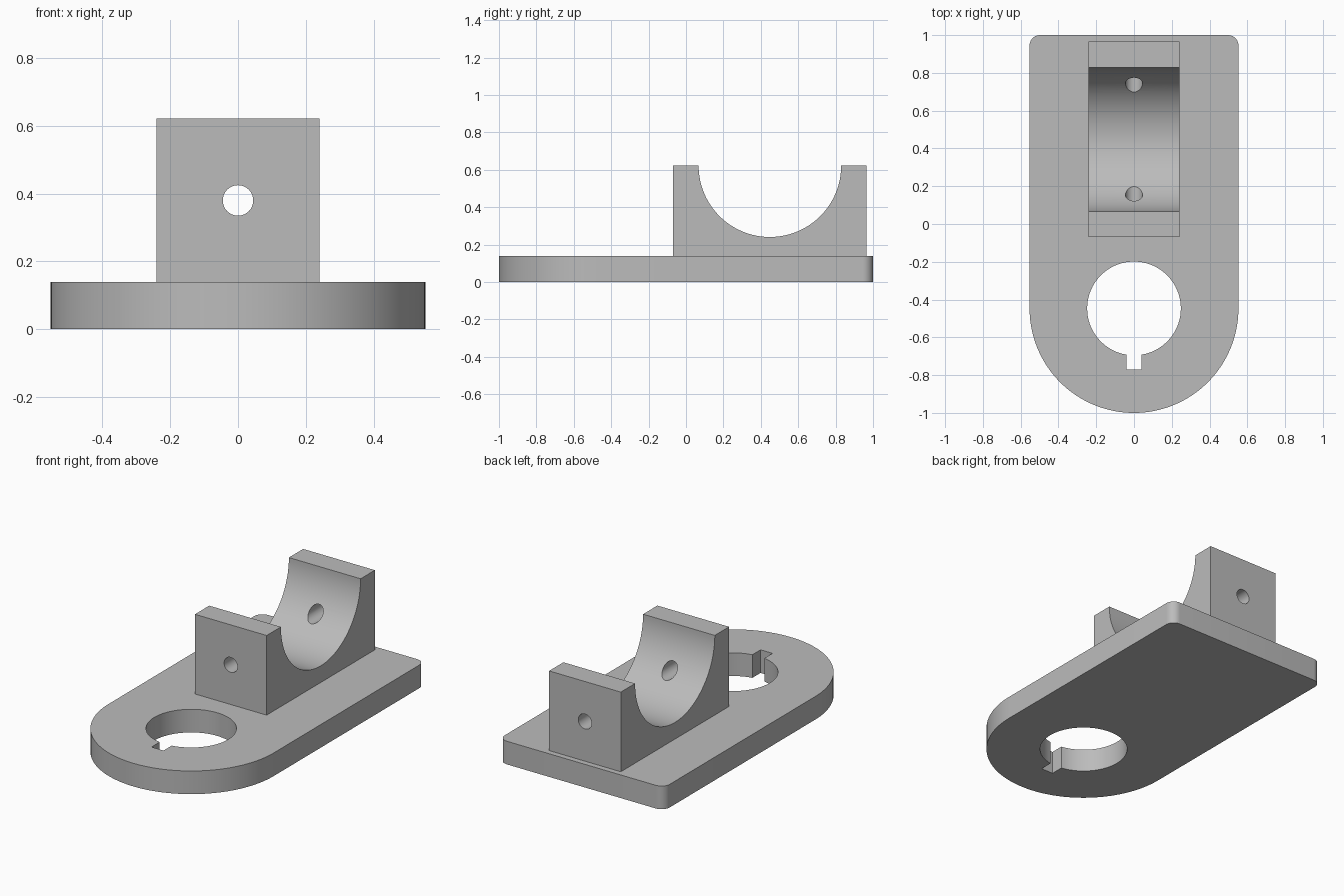
import bpy
import bmesh
from math import sin, cos, pi, radians
from mathutils import Vector

cube = bpy.data.objects.get("Cube")
if cube:
    bpy.data.objects.remove(cube, do_unlink=True)

grey = bpy.data.materials.new("plain grey")
grey.use_nodes = True
colour = (0.5, 0.5, 0.5, 1)
grey.diffuse_color = colour
grey.node_tree.nodes["Principled BSDF"].inputs["Base Color"].default_value = colour


def arc(cx, cy, r, start, end, steps):
    """Points along an arc, angles in degrees."""
    angles = [radians(start + (end - start) * i / steps) for i in range(steps + 1)]
    return [(cx + r * cos(a), cy + r * sin(a)) for a in angles]


def prism(name, profile, low, high, axis):
    """Extrude a closed 2D profile along the named axis."""
    place = {"x": lambda u, v, w: (w, u, v),
             "y": lambda u, v, w: (u, w, v),
             "z": lambda u, v, w: (u, v, w)}[axis]
    bm = bmesh.new()
    face = bm.faces.new([bm.verts.new(place(u, v, low)) for u, v in profile])
    moved = bmesh.ops.extrude_face_region(bm, geom=[face])["geom"]
    offset = Vector(place(0, 0, high - low))
    bmesh.ops.translate(bm, vec=offset, verts=[g for g in moved if isinstance(g, bmesh.types.BMVert)])
    bmesh.ops.recalc_face_normals(bm, faces=bm.faces)
    mesh = bpy.data.meshes.new(name)
    bm.to_mesh(mesh)
    bm.free()
    mesh.materials.append(grey)
    obj = bpy.data.objects.new(name, mesh)
    bpy.context.collection.objects.link(obj)
    return obj


def cut(obj, cutter):
    """Subtract the cutter, then discard it."""
    cutter.hide_render = True
    mod = obj.modifiers.new("cut", "BOOLEAN")
    mod.operation = "DIFFERENCE"
    mod.solver = "EXACT"
    mod.object = cutter
    bpy.context.view_layer.objects.active = obj
    bpy.ops.object.modifier_apply(modifier=mod.name)
    bpy.data.objects.remove(cutter, do_unlink=True)


def smooth(obj):
    bpy.ops.object.select_all(action="DESELECT")
    obj.select_set(True)
    bpy.context.view_layer.objects.active = obj
    bpy.ops.object.shade_smooth_by_angle(angle=radians(30))


# Base plate: round front end, small rounded back corners
half, thick, corner = 0.553, 0.14, 0.055
front_y = half - 1
outline = arc(0, front_y, half, 180, 360, 64)
outline += arc(half - corner, 1 - corner, corner, 0, 90, 10)
outline += arc(corner - half, 1 - corner, corner, 90, 180, 10)
base_plate = prism("base_plate", outline, 0, thick, "z")

# Shaft hole with a key slot towards the front
slot = 0.04
hole = arc(0, front_y, 0.248, -80.7, 260.7, 72) + [(-slot, -0.77), (slot, -0.77)]
cut(base_plate, prism("hole_cutter", hole, -0.1, thick + 0.1, "z"))
smooth(base_plate)

# Saddle block: half-round cradle between two upright walls
near, far, top, radius = -0.069, 0.966, 0.622, 0.381
middle = (near + far) / 2
section = [(near, thick), (far, thick), (far, top)]
section += arc(middle, top, radius, 0, -180, 64) + [(near, top)]
saddle = prism("saddle_block", section, -0.24, 0.24, "x")

# Cross bore through both walls
bore = arc(0, 0.38, 0.045, 0, 348.75, 31)
cut(saddle, prism("bore_cutter", bore, near - 0.1, far + 0.1, "y"))
smooth(saddle)
